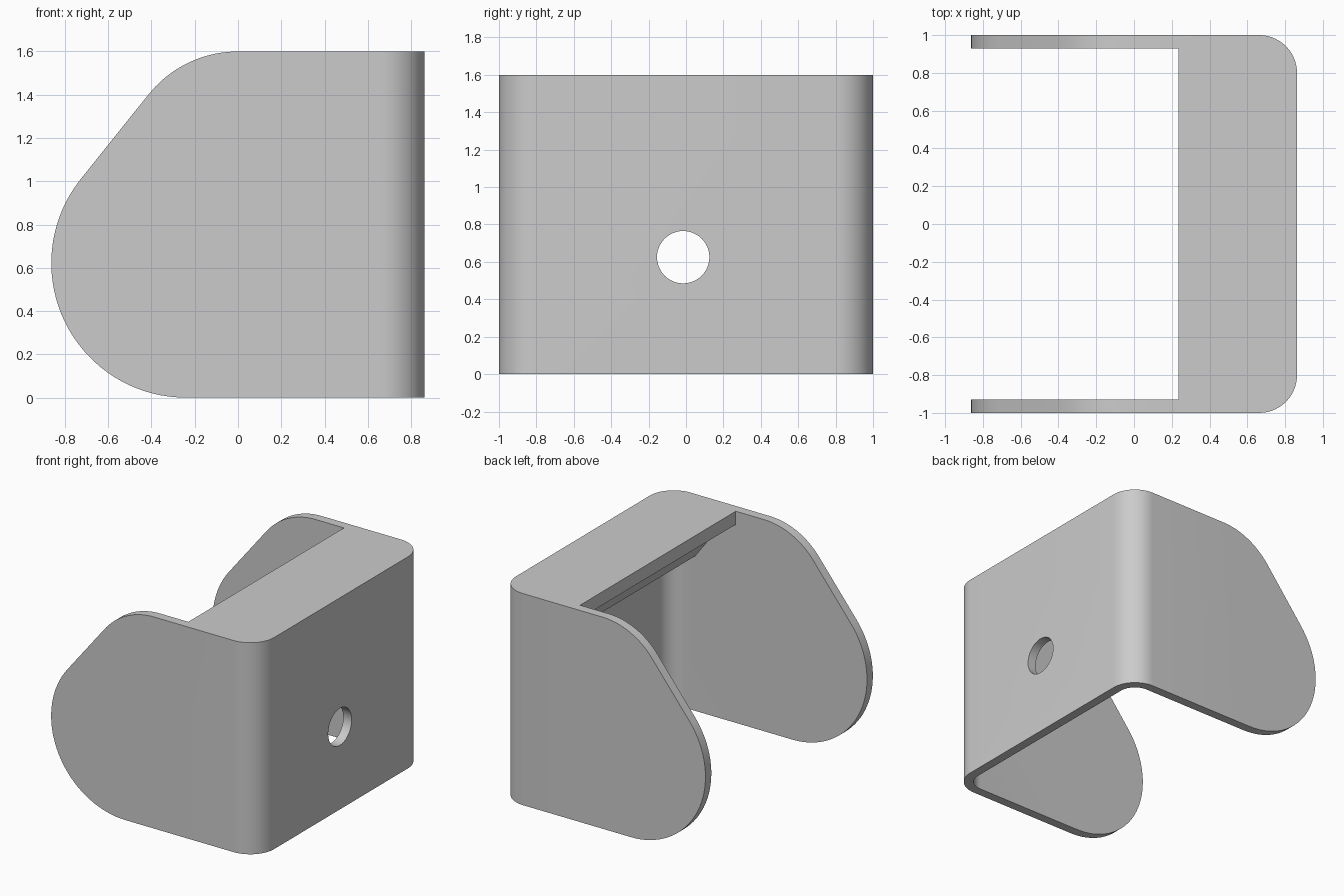
import bpy, bmesh
from math import sin, cos, pi, radians
from mathutils import Vector

if "Cube" in bpy.data.objects:
    bpy.data.objects.remove(bpy.data.objects["Cube"])


def arc(cx, cy, r, a0, a1, n):
    """Points on an arc, angles in degrees."""
    return [(cx + r * cos(radians(a0 + (a1 - a0) * i / n)),
             cy + r * sin(radians(a0 + (a1 - a0) * i / n))) for i in range(n + 1)]


def prism(name, pts, axis, lo, hi):
    """Extrude a 2D outline along z (xy points), y (xz points) or x (yz points)."""
    place = {'z': lambda a, b: (a, b, lo), 'y': lambda a, b: (a, lo, b),
             'x': lambda a, b: (lo, a, b)}[axis]
    step = Vector([(hi - lo) * (axis == c) for c in 'xyz'])
    bm = bmesh.new()
    face = bm.faces.new([bm.verts.new(place(a, b)) for a, b in pts])
    out = bmesh.ops.extrude_face_region(bm, geom=[face])['geom']
    bmesh.ops.translate(bm, vec=step, verts=[v for v in out if isinstance(v, bmesh.types.BMVert)])
    bmesh.ops.recalc_face_normals(bm, faces=bm.faces)
    mesh = bpy.data.meshes.new(name)
    bm.to_mesh(mesh)
    bm.free()
    ob = bpy.data.objects.new(name, mesh)
    bpy.context.collection.objects.link(ob)
    return ob


def boolean(target, cutter, operation):
    cutter.hide_render = True
    bpy.context.view_layer.objects.active = target
    mod = target.modifiers.new(cutter.name, 'BOOLEAN')
    mod.object, mod.operation, mod.solver = cutter, operation, 'EXACT'
    bpy.ops.object.modifier_apply(modifier=mod.name)
    bpy.data.objects.remove(cutter)


def u_outline(x_open, x_wall, half, r):
    """Plan outline with two rounded corners on the wall side."""
    return ([(x_open, -half)] + arc(x_wall - r, -half + r, r, -90, 0, 14)
            + arc(x_wall - r, half - r, r, 0, 90, 14) + [(x_open, half)])


# Outer block with rounded vertical bends
bracket = prism('bracket', u_outline(-1.0, 0.863, 1.0, 0.2), 'z', 0, 1.6)

# Side silhouette: large lower round, sloped edge, smaller upper round
side = ([(1.2, 0.0)] + arc(-0.241, 0.622, 0.622, 270, 142, 36)
        + arc(0, 1.07, 0.53, 142, 90, 18) + [(1.2, 1.6)])
boolean(bracket, prism('side_silhouette', side, 'y', -1.2, 1.2), 'INTERSECT')

# Hollow between the side cheeks
boolean(bracket, prism('lower_cavity', u_outline(-1.3, 0.793, 0.93, 0.13), 'z', -0.2, 1.17),
        'DIFFERENCE')

# Open front above the hollow, leaving the top plate and its sloped underside
opening = [(-1.3, 0.9), (0.5, 0.9), (0.575, 1.17), (0.33, 1.5),
           (0.235, 1.5), (0.235, 1.8), (-1.3, 1.8)]
boolean(bracket, prism('upper_cavity', opening, 'y', -0.93, 0.93), 'DIFFERENCE')

# Round hole through the wall
boolean(bracket, prism('wall_hole', arc(-0.015, 0.625, 0.14, 0, 352.5, 47), 'x', 0.65, 1.0),
        'DIFFERENCE')

# Smooth bends, sharp edges
bpy.ops.object.select_all(action='DESELECT')
bracket.select_set(True)
bpy.context.view_layer.objects.active = bracket
bpy.ops.object.shade_smooth_by_angle(angle=radians(30))
